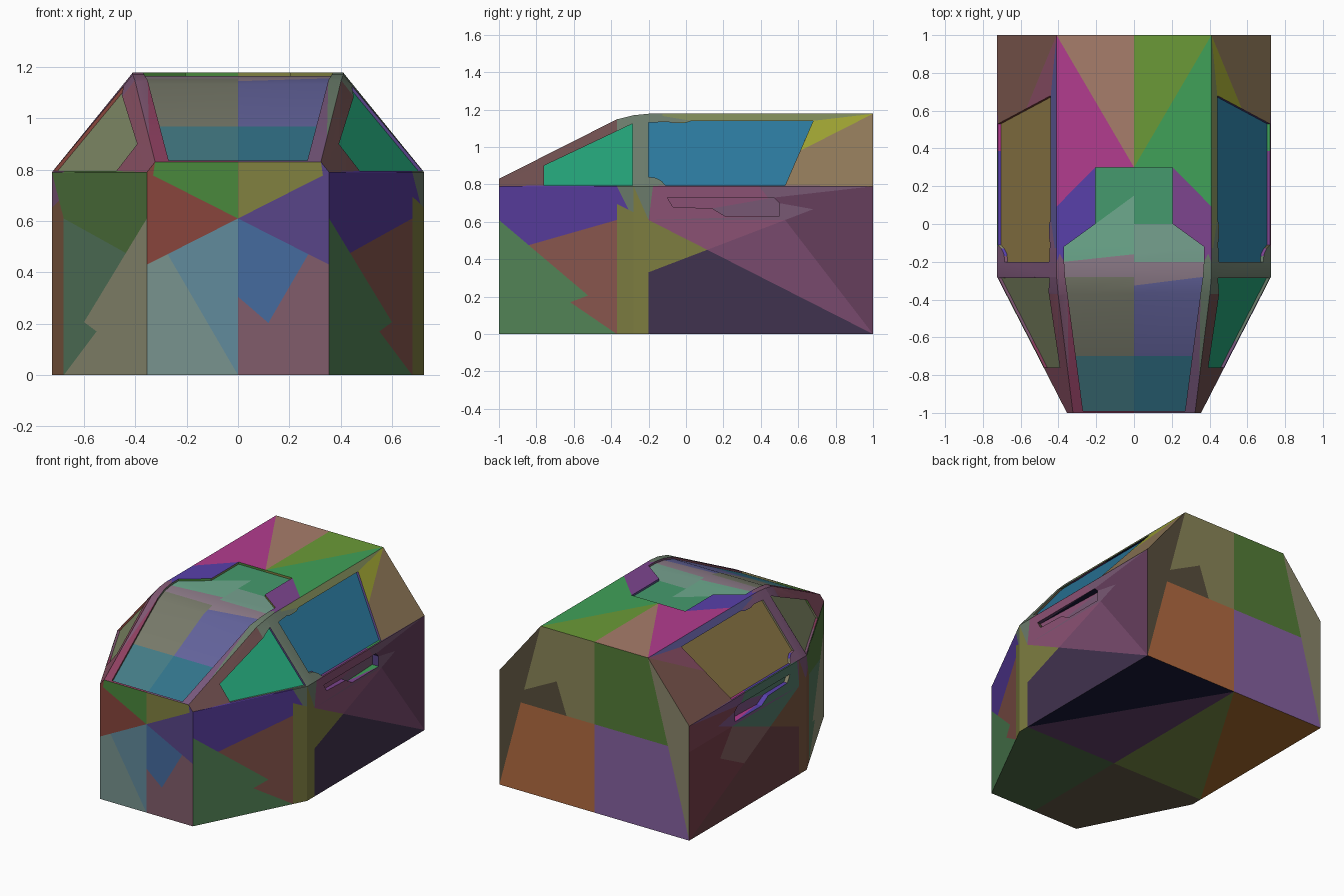
import bpy, bmesh, math
from mathutils import Vector

if "Cube" in bpy.data.objects:
    bpy.data.objects.remove(bpy.data.objects["Cube"])

# Stations of the roof line: y, half width of roof, roof height
ROOF = [(-1, .323, .83), (-.37, .402, 1.148), (-.28, .41, 1.17), (-.2, .41, 1.178), (1, .41, 1.178)]
BELT = .79
MATS = {}


def roof(y):
    for a, b in zip(ROOF, ROOF[1:]):
        if y <= b[0]:
            t = (y - a[0]) / (b[0] - a[0])
            return a[1] + t * (b[1] - a[1]), a[2] + t * (b[2] - a[2])
    return ROOF[-1][1:]


def belt(y):
    return .355 + .37 * min(1, (y + 1) / .72)


def side(y, z):
    """Half width of the outer skin at (y, z)."""
    tx, tz = roof(y)
    t = max(0, (z - BELT) / (tz - BELT))
    return belt(y) + t * (tx - belt(y))


def slot(ob, code):
    """Material slot of a hex colour on an object."""
    if code not in MATS:
        m = bpy.data.materials.new("paint_" + code)
        rgb = [int(code[i:i + 2], 16) / 255 for i in (0, 2, 4)]
        m.diffuse_color = [min(1, 1.25 * c ** 2.2) for c in rgb] + [1]
        m.use_nodes = True
        m.node_tree.nodes["Principled BSDF"].inputs["Base Color"].default_value = m.diffuse_color
        MATS[code] = m
    if ob.data.materials.find("paint_" + code) < 0:
        ob.data.materials.append(MATS[code])
    return ob.data.materials.find("paint_" + code)


def patch(ob, axis, sign, cuts, seeds):
    """Split the faces looking along an axis by lines, colour each by its nearest seed."""
    u, v = [i for i in range(3) if i != axis]

    def facing(f):
        return f.normal[axis] * sign > .05 and max(range(3), key=lambda i: abs(f.normal[i])) == axis
    bm = bmesh.new()
    bm.from_mesh(ob.data)
    bmesh.ops.triangulate(bm, faces=[f for f in bm.faces if facing(f)])
    for a, b, c, d in cuts:
        co, no = Vector((0, 0, 0)), Vector((0, 0, 0))
        co[u], co[v], no[u], no[v] = a, b, b - d, c - a
        faces = [f for f in bm.faces if facing(f)]
        geom = faces + list({e for f in faces for e in f.edges}) + list({w for f in faces for w in f.verts})
        bmesh.ops.bisect_plane(bm, geom=geom, dist=1e-5, plane_co=co, plane_no=no)
    for f in bm.faces:
        if facing(f):
            c = f.calc_center_median()
            best = min(seeds, key=lambda s: (s[0] - c[u]) ** 2 + (s[1] - c[v]) ** 2)
            f.material_index = slot(ob, best[2])
    bm.to_mesh(ob.data)
    bm.free()


def loft(name, rings, code="645070"):
    """Closed solid through rings of equal point count."""
    bm = bmesh.new()
    vs = [[bm.verts.new(p) for p in r] for r in rings]
    n = len(vs[0])
    for a, b in zip(vs, vs[1:]):
        for i in range(n):
            bm.faces.new((a[i], a[(i + 1) % n], b[(i + 1) % n], b[i]))
    bm.faces.new(vs[0])
    bm.faces.new(vs[-1])
    bmesh.ops.recalc_face_normals(bm, faces=bm.faces)
    me = bpy.data.meshes.new(name)
    bm.to_mesh(me)
    bm.free()
    ob = bpy.data.objects.new(name, me)
    bpy.context.collection.objects.link(ob)
    slot(ob, code)
    return ob


def side_prism(name, pts, s, low, high, *code):
    """Slab following the side skin, between two offsets in x."""
    return loft(name, [[(s * (side(y, z) + (d(y) if callable(d) else d)), y, z) for y, z in pts]
                       for d in (low, high)], *code)


def top_slab(name, stations, low, high, *code):
    """Slab following the roof line, between two offsets in z."""
    rings = []
    for y, w in stations:
        z = roof(y)[1]
        rings.append([(-w, y, z + low), (w, y, z + low), (w, y, z + high), (-w, y, z + high)])
    return loft(name, rings, *code)


def cut(body, cutter):
    cutter.hide_render = True
    m = body.modifiers.new("cut", 'BOOLEAN')
    m.operation, m.solver, m.object = 'DIFFERENCE', 'EXACT', cutter
    bpy.context.view_layer.objects.active = body
    bpy.ops.object.modifier_apply(modifier=m.name)
    bpy.data.objects.remove(cutter)


# Cab body: faceted hull lofted from front to back
rings = []
for y, tx, tz in ROOF:
    b = belt(y)
    half = [(b, 0), (b, .61), (b, BELT), (tx, tz)]
    rings.append([(x, y, z) for x, z in half] + [(-x, y, z) for x, z in reversed(half)])
body = loft("cab_body", rings)

# Windscreen that runs on into the roof window
screen = [(-.99, .27), (-.37, .352), (-.28, .365), (-.2, .37), (-.12, .37), (0, .205), (.3, .205)]
cut(body, top_slab("screen_cutter", screen, -.018, .1))
pane = top_slab("windscreen_and_roof_window", screen, -.026, -.014)
patch(pane, 2, 1, [(-1, -.7, 1, -.7), (0, -1, 0, 1), (-1, -.12, 1, -.12)],
      [(-.2, -.45, "6c6e60"), (.2, -.45, "5a5a8c"), (-.12, -.85, "3f6f78"), (.12, -.85, "30687c"),
       (0, -.24, "80707c"), (-.1, -.05, "62987f"), (.1, -.05, "6a9080"), (0, .15, "408a62")])

# Side openings as (y, z) outlines
front_window = [(-.76, .795), (-.285, .795), (-.285, 1.125), (-.76, .9)]
rear_window = [(-.11, .795), (.53, .795), (.68, 1.14), (.03, 1.14), (0, 1.13), (-.07, 1.128),
               (-.1, 1.135), (-.2, 1.13), (-.2, .84), (-.16, .835), (-.13, .818)]
intake = [(-.1, .73), (.47, .73), (.5, .70), (.5, .63), (.21, .63), (.14, .672), (-.07, .68)]

for s, label, tints in ((1, "right", ("24906a", "2a6c8c")), (-1, "left", ("70785a", "7c6a40"))):
    for name, pts, tint in (("front_window", front_window, tints[0]), ("rear_window", rear_window, tints[1])):
        cut(body, side_prism("window_cutter", pts, s, -.02, .1))
        side_prism(f"{name}_{label}", pts, s, -.028, -.016, tint)
    # Side intake, deeper toward the back
    cut(body, side_prism("intake_cutter", intake, s, lambda y: -.025 - .04 * (y + .1), .1))

# Colour patches: front, right, left, back, roof, underside
patch(body, 1, -1, [(-1, .61, 1, .61), (0, 0, 0, 1), (0, 0, .355, .61), (0, 0, -.355, .61),
                    (0, .61, .355, .79), (-.355, .79, 0, .61)],
      [(-.24, .2, "6c8480"), (-.12, .4, "587c8c"), (.12, .4, "40608e"), (.24, .2, "745460"),
       (-.24, .67, "7a4038"), (-.12, .73, "447a38"), (.12, .73, "74743c"), (.24, .67, "50407a")])
side_cuts = [(-1, .61, 1, .61), (-1, .61, -.28, 0), (-.2, .61, -.28, 0), (-.2, .61, 1, 0),
             (.53, .61, 1, 0), (.53, .61, 1, .79), (-1, .79, 1, .79)]
patch(body, 0, 1, side_cuts,
      [(-.76, .2, "4c7850"), (-.52, .41, "7c5048"), (-.6, .7, "50388c"), (-.23, .41, "70703c"),
       (.17, .2, "3c3048"), (.44, .41, "6c4462"), (.84, .47, "5c3a54"), (.84, .7, "5c3a54"),
       (.1, .7, "7c4a68"), (.45, .67, "6c5068"), (.8, .9, "806c50"), (.8, 1.1, "8c9030"),
       (-.24, 1, "606e60"), (-.7, .96, "644848"), (.2, 1.16, "707a50")])
patch(body, 0, -1, side_cuts,
      [(-.76, .2, "84846c"), (-.52, .41, "507058"), (-.6, .7, "4c6c3c"), (-.23, .41, "70503c"),
       (.17, .2, "603c40"), (.44, .41, "785858"), (.84, .47, "6c3a44"), (.84, .7, "74404c"),
       (.1, .7, "4c7060"), (.45, .67, "704c78"), (.8, .9, "705048"), (.8, 1.1, "7c485c"),
       (-.24, 1, "6c4c68"), (-.7, .96, "784858"), (.2, 1.16, "504c80")])
patch(body, 1, 1, [(0, 0, 0, 1), (.41, 1.178, 0, 0), (-.41, 1.178, 0, 0),
                   (.41, 1.178, .725, 0), (-.41, 1.178, -.725, 0)],
      [(.62, .66, "504838"), (.38, .39, "a0603c"), (.14, .79, "7c7850"), (-.14, .79, "4c7034"),
       (-.38, .39, "785890"), (-.62, .66, "7c7860")])
patch(body, 2, 1, [(0, -1, 0, 1), (-.41, 1, 0, .3), (.41, 1, 0, .3), (-.41, -.2, -.205, .3), (.41, -.2, .205, .3)],
      [(-.14, .77, "967060"), (-.3, .55, "a03880"), (.14, .77, "608a34"), (.3, .55, "3c9050"),
       (-.38, .05, "503c98"), (.38, .05, "704080"), (-.39, -.4, "745068"), (.38, -.4, "607060"),
       (-.32, -.8, "803c58"), (.32, -.8, "6c5070")])
patch(body, 2, -1, [(.725, -.28, 0, 1), (0, -1, 0, 1), (-.725, -.28, 0, 1)],
      [(.48, .57, "1c1c34"), (.24, .24, "5a3c60"), (-.24, .24, "6c7c40"), (-.48, .57, "96602c"),
       (.36, -.52, "486040"), (-.36, -.52, "5a5040")])

# Crisp facets, soft bend where the windscreen meets the roof
bpy.ops.object.select_all(action='DESELECT')
for ob in bpy.context.collection.objects:
    ob.select_set(True)
bpy.context.view_layer.objects.active = body
bpy.ops.object.shade_smooth_by_angle(angle=math.radians(25))
